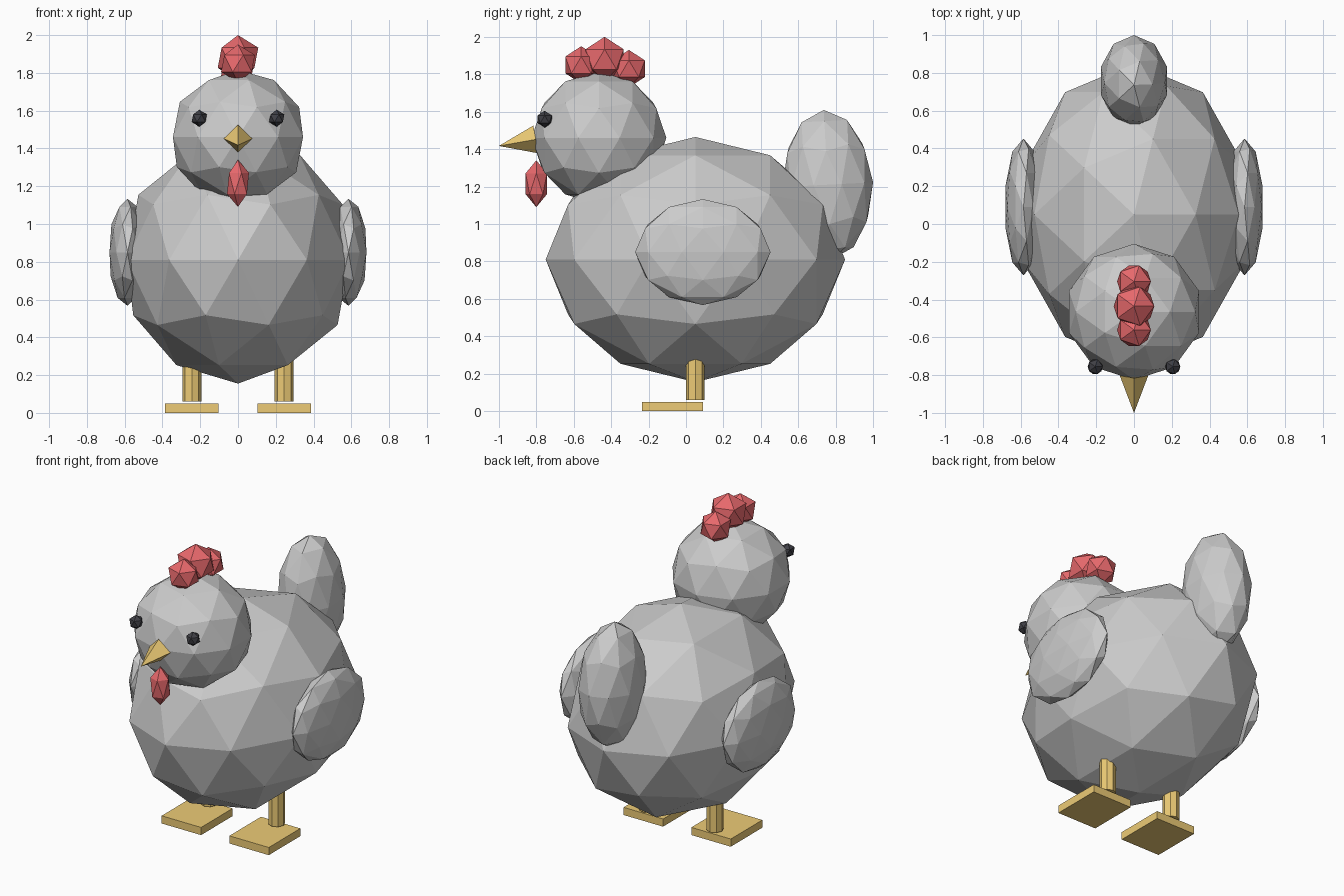
import bpy
from math import radians

if "Cube" in bpy.data.objects:
    bpy.data.objects.remove(bpy.data.objects["Cube"])


def material(name, rgb):
    m = bpy.data.materials.new(name)
    m.diffuse_color = (*rgb, 1)
    m.use_nodes = True
    m.node_tree.nodes["Principled BSDF"].inputs["Base Color"].default_value = m.diffuse_color
    return m


red = material("red", (0.8, 0.14, 0.15))
orange = material("orange", (0.85, 0.6, 0.18))
black = material("black", (0.05, 0.05, 0.06))


def finish(name, mat=None, scale=None):
    o = bpy.context.object
    o.name = name
    if scale:
        o.scale = scale
    if mat:
        o.data.materials.append(mat)
    return o


def ball(name, loc, radii, level=2, mat=None, tilt=0):
    bpy.ops.mesh.primitive_ico_sphere_add(
        subdivisions=level, radius=1, location=loc, rotation=(radians(tilt), 0, 0))
    return finish(name, mat, radii)


# body, head and tail
ball("body", (0, 0.05, 0.81), (0.62, 0.80, 0.655))
ball("head", (0, -0.465, 1.46), (0.362, 0.36, 0.355))
ball("tail", (0, 0.757, 1.21), (0.184, 0.243, 0.40), tilt=3)

# comb: three overlapping lumps
for part, y, z, r in (("front", -0.56, 1.85, 0.10),
                      ("middle", -0.435, 1.88, 0.12),
                      ("back", -0.305, 1.83, 0.10)):
    ball("comb_" + part, (0, y, z), (r, r, r), 1, red)

# wattle under the beak
ball("wattle", (0, -0.80, 1.215), (0.065, 0.067, 0.125), 1, red)

# beak: four-sided cone, tip forward and 10 degrees down
bpy.ops.mesh.primitive_cone_add(vertices=4, radius1=0.075, radius2=0, depth=0.2,
                                location=(0, -0.9015, 1.4345),
                                rotation=(radians(100), 0, 0))
finish("beak", orange)

# paired parts
for side, s in (("left", -1), ("right", 1)):
    ball("wing_" + side, (s * 0.585, 0.09, 0.85), (0.10, 0.362, 0.283))
    ball("eye_" + side, (s * 0.205, -0.755, 1.56), (0.045, 0.045, 0.045), 1, black)
    bpy.ops.mesh.primitive_cylinder_add(vertices=8, radius=0.05, depth=0.34,
                                        location=(s * 0.244, 0.05, 0.23))
    finish("leg_" + side, orange)
    bpy.ops.mesh.primitive_cube_add(size=1, location=(s * 0.244, -0.072, 0.025))
    finish("foot_" + side, orange, (0.284, 0.325, 0.05))
